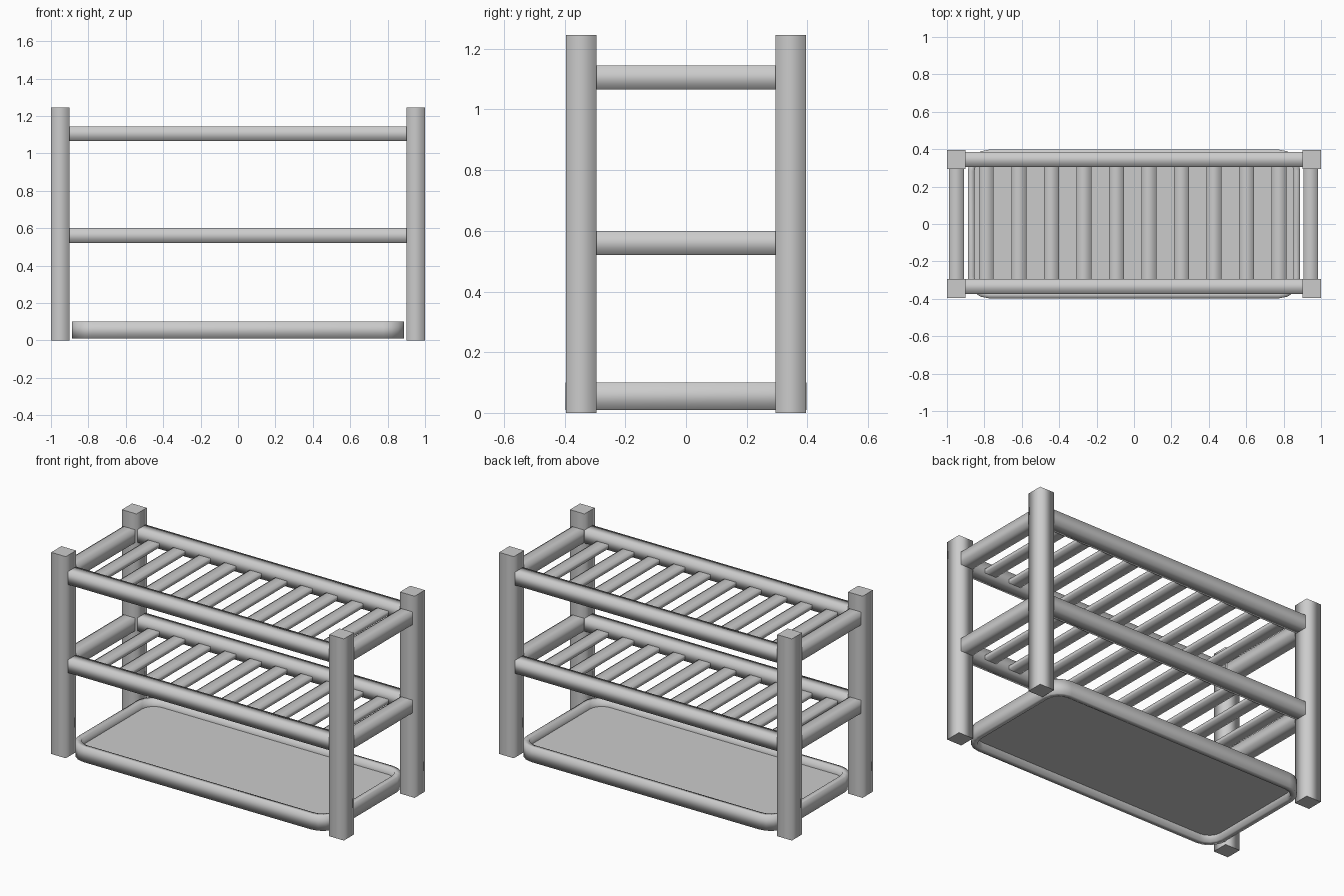
import bpy, bmesh, math
from mathutils import Vector

cube = bpy.data.objects.get("Cube")
if cube:
    bpy.data.objects.remove(cube, do_unlink=True)

grey = bpy.data.materials.new("plain grey")
grey.use_nodes = True
colour = (0.6, 0.6, 0.6, 1)
grey.diffuse_color = colour
grey.node_tree.nodes["Principled BSDF"].inputs["Base Color"].default_value = colour


def add_object(name, bm):
    mesh = bpy.data.meshes.new(name)
    bm.to_mesh(mesh)
    bm.free()
    mesh.materials.append(grey)
    obj = bpy.data.objects.new(name, mesh)
    bpy.context.collection.objects.link(obj)
    return obj


def bar(name, low, high, axis):
    """Square bar, softly shaded around its length, with crisp flat ends."""
    low, high = Vector(low), Vector(high)
    bm = bmesh.new()
    bmesh.ops.create_cube(bm, size=1)
    for v in bm.verts:
        v.co = (low + high) / 2 + v.co * (high - low)
    bm.normal_update()
    for face in bm.faces:
        end = abs(face.normal[axis]) > 0.5
        face.smooth = not end
        if end:
            for edge in face.edges:
                edge.smooth = False
    return add_object(name, bm)


X, Y, Z = range(3)
POST_IN, POST_OUT, HEIGHT = 0.295, 0.395, 1.245

# Corner posts
for side, x in (("right", -1), ("left", 0.9)):
    for end, y in (("front", -POST_OUT), ("back", POST_IN)):
        bar(f"{end}_{side}_post", (x, y, 0), (x + 0.1, y + 0.1, HEIGHT), Z)

# Two shelves: long rails, side rails and slats
for shelf, z in (("lower", 0.52), ("upper", 1.065)):
    top = z + 0.08
    for end, y in (("front", -0.375), ("back", 0.305)):
        bar(f"{shelf}_{end}_rail", (-0.9, y, z), (0.9, y + 0.08, top), X)
    for side, x in (("right", -0.99), ("left", 0.905)):
        bar(f"{shelf}_{side}_rail", (x, -POST_IN, z), (x + 0.08, POST_IN, top), Y)
    for i in range(10):
        x = -0.79 + i * 0.174
        bar(f"{shelf}_slat_{i + 1}", (x - 0.04, -0.3, z + 0.01),
            (x + 0.04, 0.31, z + 0.035), Y)


def rounded_outline(half_x, half_y, radius, steps=4):
    points = []
    for quarter in range(4):
        mid = math.pi / 4 + quarter * math.pi / 2
        cx = math.copysign(half_x - radius, math.cos(mid))
        cy = math.copysign(half_y - radius, math.sin(mid))
        for i in range(steps + 1):
            a = (quarter + i / steps) * math.pi / 2
            points.append((cx + radius * math.cos(a), cy + radius * math.sin(a)))
    return points


# Tray rim: four loops joined into a closed rounded wall
outer = rounded_outline(0.888, 0.397, 0.11)
inner = rounded_outline(0.853, 0.362, 0.08)
bm = bmesh.new()
loops = [[bm.verts.new((x, y, z)) for x, y in outline]
         for outline, z in ((outer, 0.01), (outer, 0.1), (inner, 0.1), (inner, 0.01))]
count = len(outer)
for k in range(4):
    a, b = loops[k], loops[(k + 1) % 4]
    for i in range(count):
        j = (i + 1) % count
        bm.faces.new((a[i], a[j], b[j], b[i])).smooth = True
bmesh.ops.recalc_face_normals(bm, faces=bm.faces)
add_object("tray_rim", bm)

# Tray floor, set midway up the rim
bm = bmesh.new()
bm.faces.new([bm.verts.new((x, y, 0.05)) for x, y in inner])
geom = bmesh.ops.extrude_face_region(bm, geom=bm.faces[:])["geom"]
for item in geom:
    if isinstance(item, bmesh.types.BMVert):
        item.co.z += 0.008
bmesh.ops.recalc_face_normals(bm, faces=bm.faces)
add_object("tray_floor", bm)
